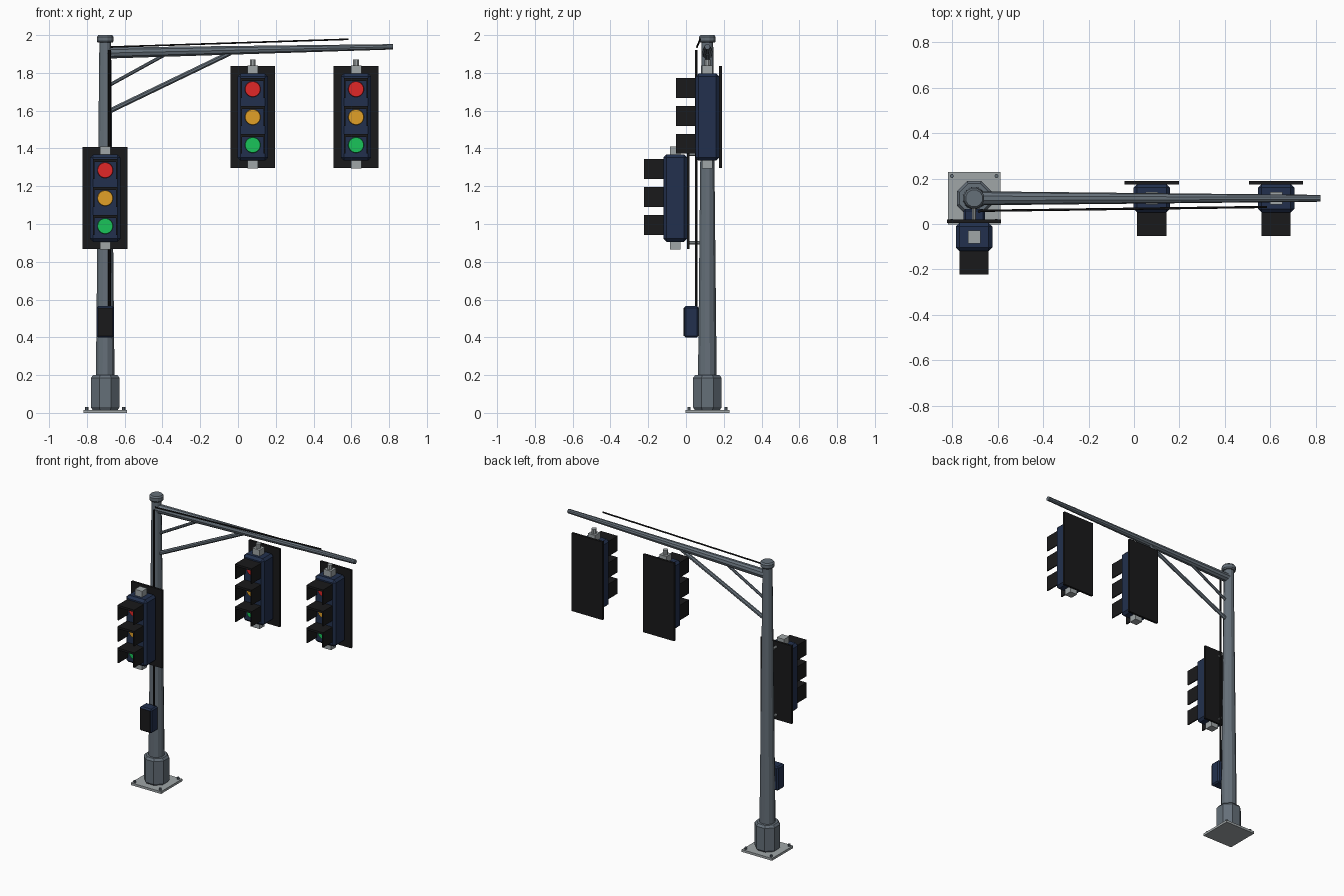
import bpy, bmesh, math
from mathutils import Matrix, Vector

if "Cube" in bpy.data.objects:
    bpy.data.objects.remove(bpy.data.objects["Cube"])


def material(name, rgb):
    m = bpy.data.materials.new(name)
    m.diffuse_color = (*rgb, 1)
    m.use_nodes = True
    m.node_tree.nodes["Principled BSDF"].inputs["Base Color"].default_value = m.diffuse_color
    return m


STEEL = material("steel", (0.13, 0.16, 0.19))
SILVER = material("silver", (0.35, 0.38, 0.39))
NAVY = material("navy", (0.016, 0.03, 0.075))
BLACK = material("black", (0.01, 0.01, 0.011))
RED = material("red", (0.75, 0.02, 0.02))
AMBER = material("amber", (0.75, 0.35, 0.02))
GREEN = material("green", (0.01, 0.55, 0.1))


def finish(bm, name, mat):
    bmesh.ops.recalc_face_normals(bm, faces=bm.faces)
    mesh = bpy.data.meshes.new(name)
    bm.to_mesh(mesh)
    bm.free()
    mesh.materials.append(mat)
    ob = bpy.data.objects.new(name, mesh)
    bpy.context.collection.objects.link(ob)
    return ob


def box(name, centre, size, mat, bevel=0):
    bm = bmesh.new()
    bmesh.ops.create_cube(bm, size=1, matrix=Matrix.Translation(centre) @ Matrix.Diagonal((*size, 1)))
    if bevel:
        bmesh.ops.bevel(bm, geom=bm.edges[:], offset=bevel, segments=1, affect='EDGES')
    return finish(bm, name, mat)


def rod(name, a, b, r1, r2, mat, sides=8):
    a, b = Vector(a), Vector(b)
    rot = (b - a).to_track_quat('Z', 'Y').to_matrix().to_4x4()
    bm = bmesh.new()
    bmesh.ops.create_cone(bm, cap_ends=True, segments=sides, radius1=r1, radius2=r2,
                          depth=(b - a).length,
                          matrix=Matrix.Translation((a + b) / 2) @ rot
                          @ Matrix.Rotation(math.pi / sides, 4, 'Z'))
    return finish(bm, name, mat)


def turned(name, centre, profile, mat, sides):
    """Faceted ring stack from (radius, z) pairs, capped at both ends."""
    bm = bmesh.new()
    rings = [[bm.verts.new((centre[0] + r * math.cos(math.tau * (i + .5) / sides),
                            centre[1] + r * math.sin(math.tau * (i + .5) / sides), z))
              for i in range(sides)] for r, z in profile]
    for lo, hi in zip(rings, rings[1:]):
        for i in range(sides):
            j = (i + 1) % sides
            bm.faces.new((lo[i], lo[j], hi[j], hi[i]))
    bm.faces.new(rings[0][::-1])
    bm.faces.new(rings[-1])
    return finish(bm, name, mat)


PX, PY = -0.703, 0.113

# Base plate, anchor bolts, collar, pole and cap
box("base_plate", (PX, PY, 0.008), (0.232, 0.232, 0.016), SILVER)
for sx in (-1, 1):
    for sy in (-1, 1):
        p = (PX + sx * 0.098, PY + sy * 0.098)
        rod("anchor_bolt", (*p, 0.014), (*p, 0.03), 0.009, 0.009, STEEL, 6)
turned("base_collar", (PX, PY), [(0.072, 0.016), (0.082, 0.03), (0.082, 0.185), (0.07, 0.2)], STEEL, 8)
rod("pole", (PX, PY, 0.016), (PX, PY, 1.97), 0.053, 0.032, STEEL, 12)
turned("pole_cap", (PX, PY), [(0.04, 1.96), (0.046, 1.968), (0.046, 1.99), (0.038, 2.0)], STEEL, 12)

# Mast arm with two braces
rod("mast_arm", (PX, PY, 1.905), (0.82, PY, 1.938), 0.031, 0.015, STEEL, 10)
rod("lower_brace", (-0.69, PY, 1.593), (-0.04, PY, 1.906), 0.014, 0.014, STEEL)
rod("upper_brace", (-0.69, PY, 1.73), (-0.39, PY, 1.895), 0.01, 0.01, STEEL)

# Cables
rod("pole_cable", (-0.68, 0.055, 0.55), (-0.68, 0.055, 1.92), 0.007, 0.007, BLACK, 6)
rod("arm_cable", (-0.675, 0.058, 1.937), (0.585, 0.075, 1.978), 0.005, 0.005, BLACK, 6)

# Control box on the pole
box("control_box", (PX, 0.028, 0.482), (0.094, 0.076, 0.166), NAVY, 0.009)
box("control_box_door", (PX, -0.009, 0.482), (0.078, 0.008, 0.148), BLACK)


def visor(x, y, z):
    """Hood with a top and two sides, open at the bottom and front."""
    w, h, t = 0.064, 0.052, 0.008
    outline = [(-w, -h), (-w, h), (w, h), (w, -h),
               (w - t, -h), (w - t, h - t * 1.8), (-w + t, h - t * 1.8), (-w + t, -h)]
    bm = bmesh.new()
    ring = [[bm.verts.new((x + px, y + d, z + pz)) for px, pz in outline] for d in (0, -0.108)]
    for i in range(8):
        j = (i + 1) % 8
        bm.faces.new((ring[0][i], ring[0][j], ring[1][j], ring[1][i]))
    for r in ring:
        for q in ((0, 1, 6, 7), (1, 2, 5, 6), (2, 3, 4, 5)):
            bm.faces.new([r[k] for k in q])
    finish(bm, "visor", BLACK)


def signal_head(x, y, z):
    box("signal_housing", (x, y, z), (0.16, 0.125, 0.462), NAVY, 0.016)
    box("backplate", (x, y + 0.069, z), (0.238, 0.015, 0.54), BLACK)
    for dz, mat in ((0.148, RED), (0, AMBER), (-0.148, GREEN)):
        lz = z + dz
        rod("lens", (x, y - 0.055, lz), (x, y - 0.076, lz), 0.043, 0.04, mat, 20)
        visor(x, y - 0.058, lz + 0.006)
    for s in (-1, 1):
        box("end_bracket", (x, y, z + s * 0.248), (0.056, 0.056, 0.05), SILVER)


# Pole-mounted head with its two stand-off rods
signal_head(PX, -0.057, 1.137)
for z in (0.9, 1.37):
    rod("standoff", (PX, 0.01, z), (PX, PY - 0.03, z), 0.01, 0.01, SILVER)

# Heads under the arm
for x in (0.078, 0.625):
    signal_head(x, PY, 1.566)
    rod("hanger", (x, PY, 1.83), (x, PY, 1.87), 0.017, 0.017, SILVER)
